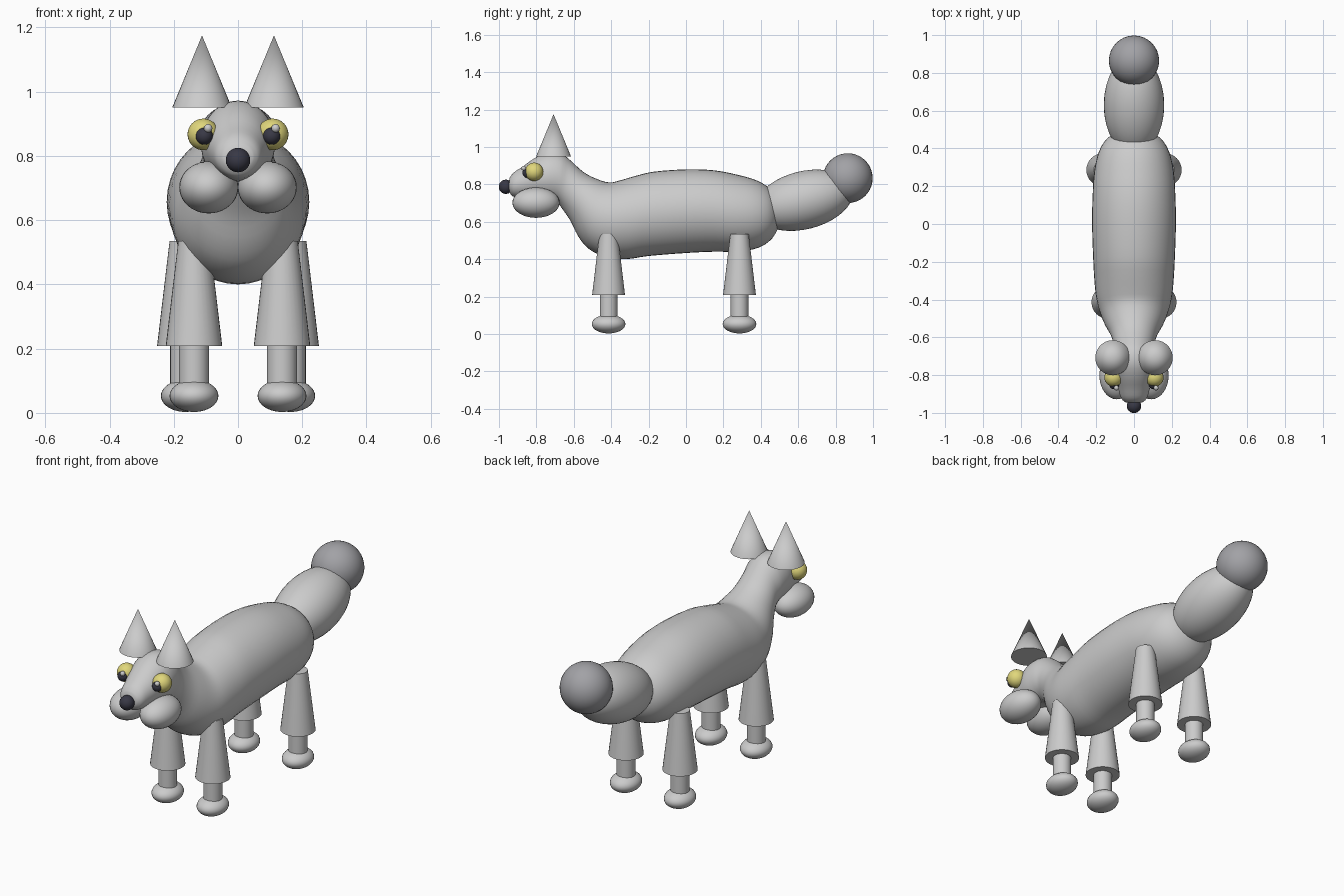
import bpy, bmesh, math
from mathutils import Vector

if "Cube" in bpy.data.objects:
    bpy.data.objects.remove(bpy.data.objects["Cube"])


def material(name, rgb):
    m = bpy.data.materials.new(name)
    m.diffuse_color = (*rgb, 1)
    m.use_nodes = True
    m.node_tree.nodes["Principled BSDF"].inputs["Base Color"].default_value = m.diffuse_color
    return m


YELLOW = material("yellow", (0.75, 0.68, 0.2))
DARK = material("dark", (0.04, 0.04, 0.06))
PALE = material("pale", (0.72, 0.72, 0.7))
TIP = material("tip", (0.36, 0.36, 0.38))


def finish(name, mat):
    o = bpy.context.object
    o.name = name
    bpy.ops.object.shade_smooth_by_angle(angle=math.radians(40))
    if mat:
        o.data.materials.append(mat)
    return o


def ball(name, loc, radii, mat=None, tilt=0):
    bpy.ops.mesh.primitive_uv_sphere_add(segments=32, ring_count=20, location=loc,
                                         rotation=(tilt, 0, 0))
    bpy.context.object.scale = radii if isinstance(radii, tuple) else (radii,) * 3
    bpy.ops.object.transform_apply(location=False, rotation=False, scale=True)
    return finish(name, mat)


def cone(name, x, y, z0, z1, r0, r1):
    bpy.ops.mesh.primitive_cone_add(vertices=32, radius1=r0, radius2=r1, depth=z1 - z0,
                                    location=(x, y, (z0 + z1) / 2))
    return finish(name, None)


# Body, neck, head and snout: oval rings (top y, top z, bottom y, bottom z, half width)
STATIONS = [
    (-.943, .835, -.945, .76, .045), (-.92, .864, -.925, .735, .068),
    (-.87, .897, -.87, .725, .084), (-.81, .94, -.81, .72, .1),
    (-.74, .97, -.75, .71, .115), (-.67, .965, -.69, .7, .113),
    (-.62, .93, -.655, .66, .108), (-.55, .867, -.615, .6, .125),
    (-.48, .83, -.575, .52, .155), (-.41, .81, -.52, .455, .18),
    (-.35, .822, -.43, .41, .2), (-.27, .845, -.32, .4, .21),
    (-.17, .868, -.2, .417, .216), (0, .88, 0, .433, .222),
    (.15, .875, .15, .44, .219), (.28, .85, .28, .44, .21),
    (.38, .82, .39, .462, .185), (.45, .775, .46, .51, .14),
    (.49, .71, .5, .58, .07)]


def catmull(a, b, c, d, t):
    return [.5 * (2 * q + (r - p) * t + (2 * p - 5 * q + 4 * r - s) * t * t
                  + (3 * q - p - 3 * r + s) * t ** 3) for p, q, r, s in zip(a, b, c, d)]


def loft(name, stations, front, back, sides=40, steps=3):
    pts = [stations[0]] + stations + [stations[-1]]
    rows = [catmull(*pts[i:i + 4], k / steps)
            for i in range(len(stations) - 1) for k in range(steps)] + [stations[-1]]
    bm = bmesh.new()
    rings = []
    for ty, tz, by, bz, w in rows:
        mid = Vector((0, (ty + by) / 2, (tz + bz) / 2))
        up = Vector((0, (ty - by) / 2, (tz - bz) / 2))
        angles = [2 * math.pi * k / sides for k in range(sides)]
        rings.append([bm.verts.new(mid + up * math.sin(a) + Vector((w * math.cos(a), 0, 0)))
                      for a in angles])
    for r, s in zip(rings, rings[1:]):
        for k in range(sides):
            j = (k + 1) % sides
            bm.faces.new((r[k], r[j], s[j], s[k]))
    for ring, tip in ((rings[0], front), (rings[-1], back)):
        v = bm.verts.new(tip)
        for k in range(sides):
            bm.faces.new((v, ring[k], ring[(k + 1) % sides]))
    bmesh.ops.recalc_face_normals(bm, faces=bm.faces)
    for f in bm.faces:
        f.smooth = True
    mesh = bpy.data.meshes.new(name)
    bm.to_mesh(mesh)
    bm.free()
    bpy.context.collection.objects.link(bpy.data.objects.new(name, mesh))


loft("body", STATIONS, (0, -.95, .797), (0, .505, .645))

# Tail and nose
ball("tail", (0, .63, .715), (.16, .27, .155), tilt=math.radians(14))
ball("tail_tip", (0, .865, .833), .133, TIP)
ball("nose", (0, -.963, .787), .038, DARK)

# Paired face parts and legs
for side, s in (("left", 1), ("right", -1)):
    cone(side + "_ear", s * .112, -.708, .95, 1.175, .093, 0)
    ball(side + "_cheek", (s * .091, -.802, .702), (.092, .126, .081), PALE)
    ball(side + "_eye", (s * .108, -.812, .867), .049, YELLOW)
    ball(side + "_pupil", (s * .105, -.848, .862), .027, DARK)
    ball(side + "_eye_glint", (s * .105 + .012, -.868, .886), .013, PALE)
    for end, x, y in (("front", .137, -.414), ("back", .164, .286)):
        leg = f"{end}_{side}"
        cone(leg + "_upper_leg", s * x, y, .208, .535, .088, .049)
        cone(leg + "_lower_leg", s * x, y, .05, .3, .047, .047)
        ball(leg + "_foot", (s * x, y, .053), (.076, .09, .05))
